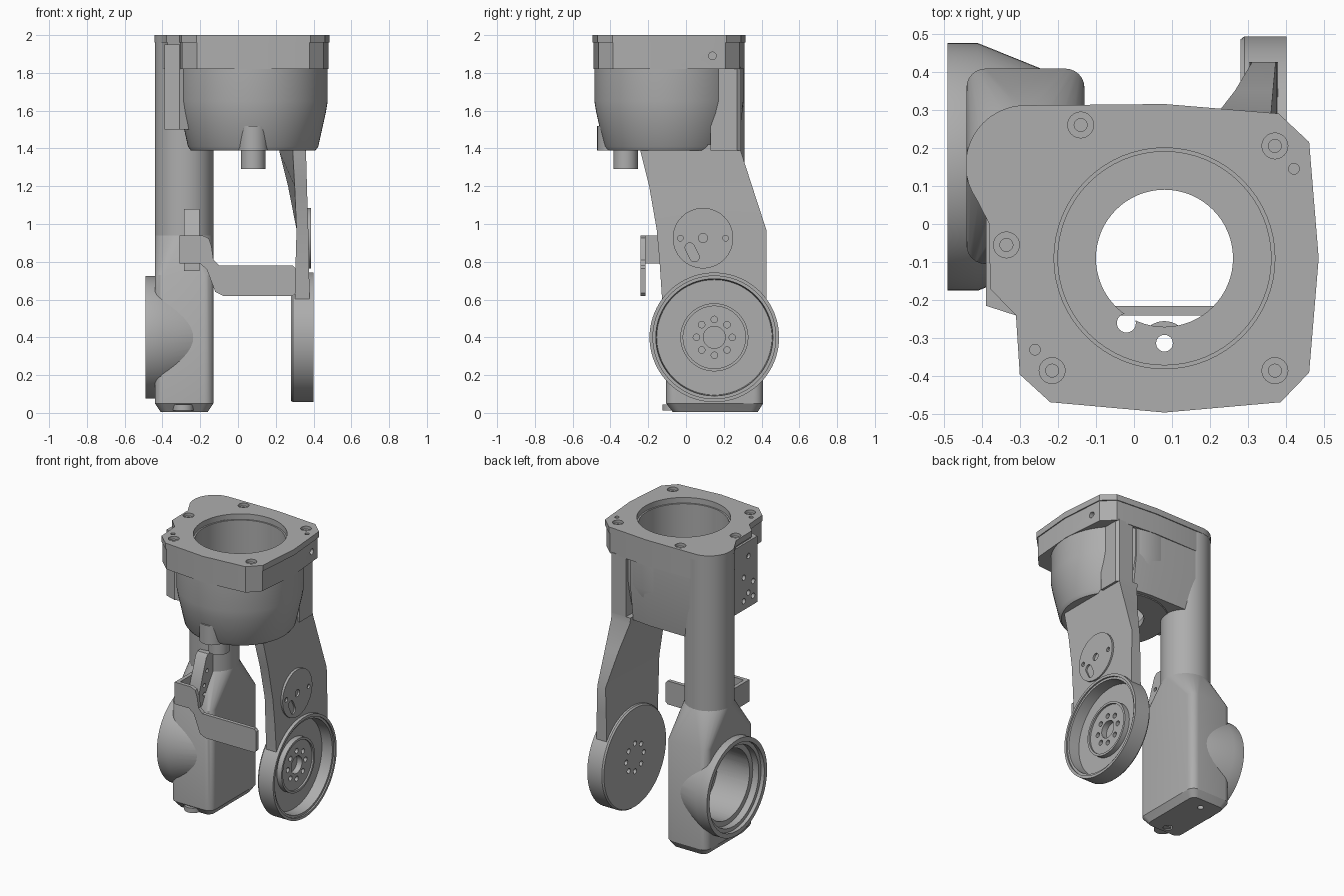
import bpy, bmesh
from math import pi, cos, sin, radians
from mathutils import Vector

if "Cube" in bpy.data.objects:
    bpy.data.objects.remove(bpy.data.objects["Cube"])

grey = bpy.data.materials.new("machined grey")
grey.use_nodes = True
grey.diffuse_color = (0.42, 0.42, 0.42, 1)
grey.node_tree.nodes["Principled BSDF"].inputs["Base Color"].default_value = grey.diffuse_color
parts = []


def finish(name, bm, keep=True):
    bmesh.ops.remove_doubles(bm, verts=bm.verts, dist=1e-5)
    bmesh.ops.recalc_face_normals(bm, faces=bm.faces)
    me = bpy.data.meshes.new(name)
    bm.to_mesh(me)
    bm.free()
    me.materials.append(grey)
    ob = bpy.data.objects.new(name, me)
    bpy.context.collection.objects.link(ob)
    if keep:
        parts.append(ob)
    return ob


def lathe(name, profile, centre, axis="Z", keep=True, steps=64):
    """Spin (radius, position) pairs round an axis; centre gives the other two coordinates."""
    bm = bmesh.new()
    a, b = centre
    if axis == "Z":
        pts, mid, d = [(a + r, b, h) for r, h in profile], (a, b, 0), (0, 0, 1)
    else:
        pts, mid, d = [(h, a + r, b) for r, h in profile], (0, a, b), (1, 0, 0)
    vs = [bm.verts.new(p) for p in pts]
    es = [bm.edges.new((vs[i], vs[(i + 1) % len(vs)])) for i in range(len(vs))]
    bmesh.ops.spin(bm, geom=vs + es, cent=mid, axis=d, angle=2 * pi, steps=steps)
    bmesh.ops.dissolve_degenerate(bm, edges=bm.edges, dist=1e-6)
    return finish(name, bm, keep)


def cyl(name, centre, r, lo, hi, axis="Z", keep=True, steps=40):
    return lathe(name, [(0, lo), (r, lo), (r, hi), (0, hi)], centre, axis, keep, steps)


def loft(name, rings):
    bm = bmesh.new()
    rows = [[bm.verts.new(p) for p in ring] for ring in rings]
    n = len(rows[0])
    for lower, upper in zip(rows, rows[1:]):
        for i in range(n):
            j = (i + 1) % n
            bm.faces.new((lower[i], lower[j], upper[j], upper[i]))
    bm.faces.new(rows[0])
    bm.faces.new(rows[-1])
    return finish(name, bm)


def prism(name, pts, lo, hi, plane="XY"):
    put = {"XY": lambda a, b, h: (a, b, h), "XZ": lambda a, b, h: (a, h, b)}[plane]
    return loft(name, [[put(a, b, h) for a, b in pts] for h in (lo, hi)])


def hull(name, pts, keep=True):
    bm = bmesh.new()
    for p in pts:
        bm.verts.new(p)
    bmesh.ops.convex_hull(bm, input=bm.verts)
    bmesh.ops.delete(bm, geom=[v for v in bm.verts if not v.link_faces], context="VERTS")
    bmesh.ops.dissolve_limit(bm, angle_limit=radians(0.5), verts=bm.verts, edges=bm.edges)
    return finish(name, bm, keep)


def cut(ob, *cutters):
    for c in cutters:
        mod = ob.modifiers.new("cut", "BOOLEAN")
        mod.operation, mod.solver, mod.object = "DIFFERENCE", "EXACT", c
        dg = bpy.context.evaluated_depsgraph_get()
        me = bpy.data.meshes.new_from_object(ob.evaluated_get(dg))
        ob.modifiers.clear()
        ob.data = me
        bpy.data.objects.remove(c)


def hole(centre, r, lo, hi, axis="Z"):
    return cyl("cutter", centre, r, lo, hi, axis, False, 24)


def circle(centre, r, z, n=48):
    return [(centre[0] + r * cos(2 * pi * i / n), centre[1] + r * sin(2 * pi * i / n), z) for i in range(n)]


def round_rect(x0, x1, y0, y1, r, z):
    return [(cx + r * cos(t), cy + r * sin(t), z)
            for cx, cy, start in ((x1 - r, y1 - r, 0), (x0 + r, y1 - r, 1), (x0 + r, y0 + r, 2), (x1 - r, y0 + r, 3))
            for t in [(start + k / 6) * pi / 2 for k in range(7)]]


BOWL, COLUMN, JOINT = (0.08, -0.09), (-0.285, 0.155), (0.15, 0.40)

# Top flange: chamfered outline with a round lobe over the column
lobe = [(COLUMN[0] + 0.157 * cos(radians(a)), COLUMN[1] + 0.157 * sin(radians(a))) for a in range(95, 216, 8)]
outline = [(-0.30, -0.395), (-0.22, -0.468), (0.08, -0.495), (0.385, -0.468), (0.46, -0.39), (0.485, -0.09),
           (0.46, 0.215), (0.38, 0.29), (0.08, 0.315)] + lobe + [(-0.38, 0.0), (-0.378, -0.17), (-0.31, -0.24)]
plate = prism("top_plate", outline, 1.96, 2.0)
skirt = [(0.02 + (x - 0.02) * 0.985, -0.09 + (y + 0.09) * 0.985) for x, y in outline]
flange = prism("flange_body", skirt, 1.82, 1.962)
cut(plate, cyl("cutter", BOWL, 0.29, 1.9, 2.1, keep=False, steps=64))
cut(flange, cyl("cutter", BOWL, 0.28, 1.7, 2.1, keep=False, steps=64),
    hole((0.14, 1.89), 0.02, 0.42, 0.6, "X"))
for p in ((-0.14, 0.26), (0.37, 0.205), (-0.335, -0.055), (-0.215, -0.385), (0.37, -0.385)):
    cut(plate, hole(p, 0.034, 1.98, 2.1), hole(p, 0.017, 1.9, 2.1))
for p in ((0.42, 0.145), (-0.26, -0.33)):
    cut(plate, hole(p, 0.014, 1.97, 2.1))

# Bowl with an open floor
bowl = lathe("bowl", [(0.18, 1.39), (0.33, 1.39), (0.345, 1.41), (0.385, 1.59), (0.395, 1.65), (0.395, 1.85),
                      (0.28, 1.85), (0.28, 1.43), (0.18, 1.43)], BOWL)
cut(bowl, hole((0.08, -0.313), 0.022, 1.3, 1.5), hole((-0.02, -0.26), 0.025, 1.3, 1.5))
spout = cyl("floor_spout", (0.08, -0.32), 0.065, 1.29, 1.4)
cut(spout, hole((0.08, -0.313), 0.022, 1.2, 1.5))
boss = hull("front_boss", circle((0.08, -0.39), 0.08, 1.39, 24) + circle((0.08, -0.39), 0.08, 1.52, 24))
cut(boss, hole(BOWL, 0.285, 1.3, 1.6))

# Web joining bowl and column, and the drilled side panel
web_shape = [(-0.30, 0.31), (0.08, 0.308), (0.22, 0.29), (0.22, 0.1), (-0.2, 0.0), (-0.28, 0.0)]
web = loft("rear_web", [[(x, y * s, z) for x, y in web_shape] for z, s in ((1.395, 0.88), (1.62, 0.98), (1.83, 0.98))])
cut(web, cyl("cutter", BOWL, 0.281, 1.3, 2, keep=False, steps=64))
panel = prism("side_panel", [(-0.388, 0.1), (-0.388, -0.215), (-0.31, -0.24), (-0.2, -0.2), (-0.2, 0.1)], 1.5, 1.95)
cut(panel, cyl("cutter", BOWL, 0.281, 1.3, 2, keep=False, steps=64))
for y, z in ((-0.17, 1.56), (-0.07, 1.56), (-0.17, 1.66), (-0.07, 1.72), (-0.12, 1.6), (-0.12, 1.85)):
    cut(panel, hole((y, z), 0.018, -0.5, -0.36, "X"))

# Column and lower housing with its conical joint socket
cyl("column", COLUMN, 0.155, 0.9, 1.965, steps=64)
housing = hull("housing", round_rect(-0.41, -0.16, -0.07, 0.38, 0.04, 0.005)
               + round_rect(-0.44, -0.13, -0.105, 0.408, 0.05, 0.05)
               + round_rect(-0.44, -0.13, -0.105, 0.408, 0.05, 0.73) + circle(COLUMN, 0.155, 0.94))
socket = lathe("joint_socket", [(0, -0.15), (0.22, -0.15), (0.325, -0.41), (0.325, -0.49), (0, -0.49)], JOINT, "X")
for ob in (housing, socket):
    for r, depth in ((0.295, -0.465), (0.27, -0.42), (0.235, -0.18)):
        cut(ob, cyl("cutter", JOINT, r, -0.6, depth, "X", False, 64))
cut(housing, hole((-0.29, -0.02), 0.03, -0.1, 0.03), hole((-0.285, 0.3), 0.02, -0.1, 0.03))
cyl("drain_boss", (-0.29, -0.07), 0.055, 0.012, 0.045)

# Drilled tab on the front of the column
tab = hull("column_tab", [(x, y, z) for x in (-0.285, -0.205)
                          for y, z in ((0.05, 0.75), (-0.12, 0.75), (-0.12, 0.86), (-0.05, 1.06), (-0.03, 1.08), (0.05, 1.08))])
for y, z in ((-0.07, 0.82), (-0.07, 0.88), (-0.04, 0.97)):
    cut(tab, hole((y, z), 0.013, -0.23, -0.1, "X"))

# Bent strip bracket
prism("bracket_strip", [(-0.31, 0.94), (-0.19, 0.94), (-0.155, 0.925), (-0.14, 0.88), (-0.13, 0.81), (-0.10, 0.78),
                        (0.29, 0.78), (0.305, 0.765), (0.305, 0.635), (0.29, 0.62), (-0.08, 0.62), (-0.12, 0.64),
                        (-0.165, 0.76), (-0.2, 0.79), (-0.31, 0.79)], -0.24, -0.215, "XZ")
prism("bracket_flange", [(-0.31, -0.24), (-0.285, -0.24), (-0.285, -0.05), (-0.31, -0.05)], 0.79, 0.94)

# Plate leg: z, front y, back y, inner x at front and back, outer x
sections = [(1.42, -0.24, 0.29, 0.29, 0.215, 0.36), (1.38, -0.24, 0.292, 0.29, 0.22, 0.36),
            (1.2, -0.195, 0.35, 0.30, 0.265, 0.365), (0.97, -0.155, 0.425, 0.31, 0.31, 0.372),
            (0.8, -0.14, 0.425, 0.305, 0.305, 0.376), (0.5, -0.12, 0.425, 0.30, 0.30, 0.38)]
leg = loft("plate_leg", [[(a, f, z), (o, f, z), (o, b, z), (c, b, z)] for z, f, b, a, c, o in sections])
cut(leg, cyl("cutter", JOINT, 0.335, 0.2, 0.5, "X", False, 64))
prism("leg_rib", [(0.25, 0.15), (0.375, 0.13), (0.375, 0.27), (0.36, 0.29), (0.25, 0.29)], 1.39, 1.83)

# Round pad on the leg
pad = cyl("leg_pad", (0.09, 0.925), 0.16, 0.34, 0.386, "X", steps=64)
for y, r in ((-0.03, 0.015), (0.09, 0.024), (0.21, 0.015)):
    cut(pad, hole((y, 0.925), r, 0.37, 0.5, "X"))
cut(pad, hull("cutter", [(x, y + p[0], z + p[1]) for x in (0.365, 0.45) for y, z in ((0.02, 0.875), (0.045, 0.825))
                         for p in circle((0, 0), 0.025, 0, 16)], False))

# Joint disc: shallow cup with a drilled hub
disc = lathe("joint_disc", [(0, 0.28), (0.335, 0.28), (0.343, 0.29), (0.343, 0.40), (0.325, 0.40), (0.325, 0.39),
                            (0.31, 0.39), (0.305, 0.315), (0.18, 0.315), (0.18, 0.35), (0.165, 0.35), (0.165, 0.338),
                            (0.058, 0.338), (0.058, 0.30), (0, 0.30)], JOINT, "X", steps=80)
for i in range(8):
    a = (i + 0.5) * pi / 4 + pi / 8
    cut(disc, hole((JOINT[0] + 0.095 * cos(a), JOINT[1] + 0.095 * sin(a)), 0.017, 0.2, 0.5, "X"))

# Smooth shading with sharp edges kept
for ob in parts:
    bpy.ops.object.select_all(action="DESELECT")
    ob.select_set(True)
    bpy.context.view_layer.objects.active = ob
    bpy.ops.object.shade_smooth_by_angle(angle=radians(30))
